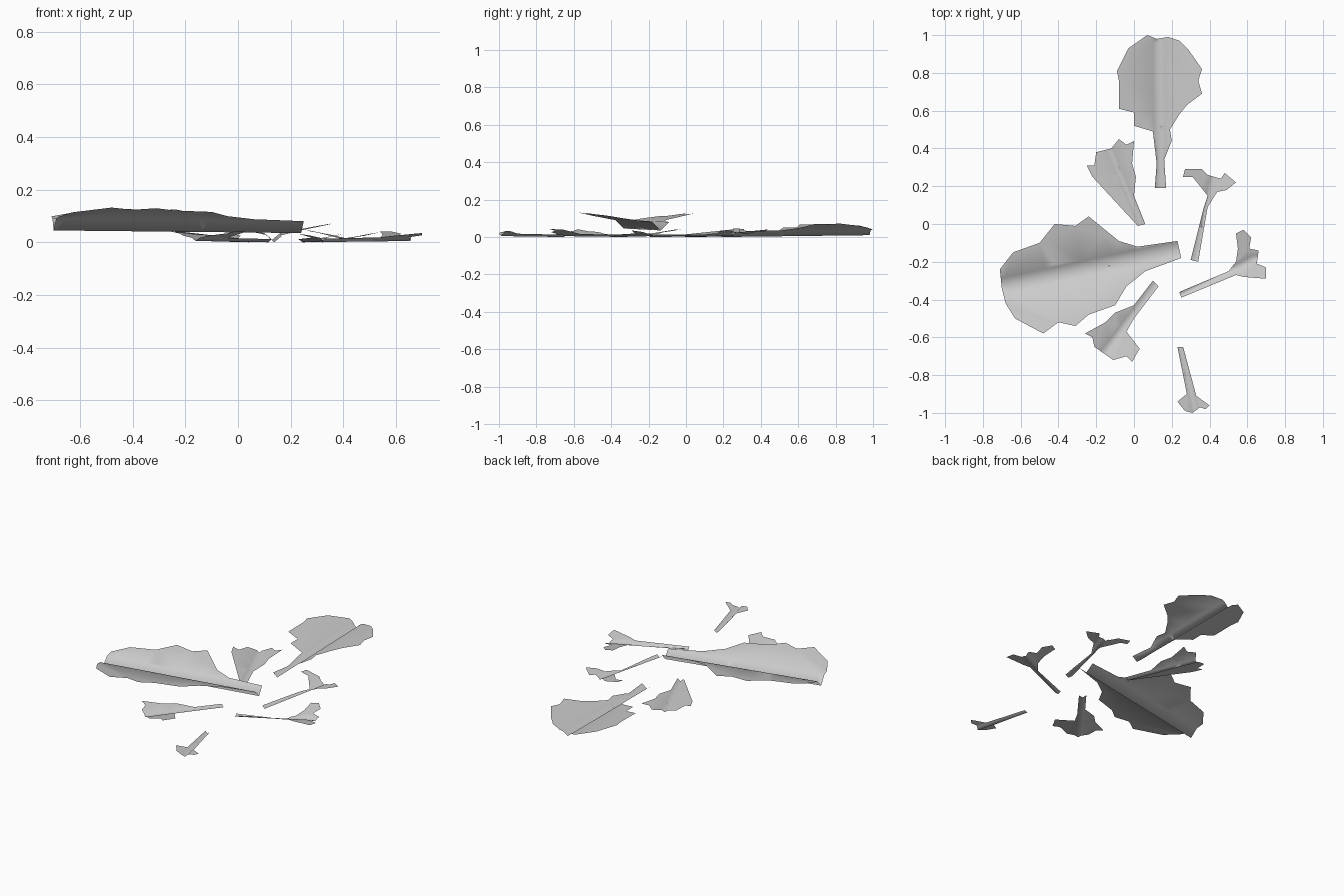
import bpy, bmesh
from mathutils import Vector

if "Cube" in bpy.data.objects:
    bpy.data.objects.remove(bpy.data.objects["Cube"])


def leaf(name, outline, base, tip, z0, z1, depth, wall, slope):
    """Fallen leaf: outline (hundredths) cut by fold lines, bent into a channel."""
    bm = bmesh.new()
    pts = [Vector((x / 100, y / 100, 0)) for x, y in zip(outline[::2], outline[1::2])]
    bm.faces.new([bm.verts.new(p) for p in pts])
    a, b = (Vector((p[0], p[1], 0)) for p in (base, tip))
    length = (b - a).length
    along = (b - a).normalized()
    side = Vector((-along.y, along.x, 0))

    bmesh.ops.triangulate(bm, faces=bm.faces[:])

    def cut(co, no):
        bmesh.ops.bisect_plane(bm, geom=bm.verts[:] + bm.edges[:] + bm.faces[:],
                               plane_co=co, plane_no=no, dist=1e-5)

    # fold lines along the midrib, then a few across it
    for d in (0, wall, -wall):
        cut(a + side * d, side)
    for t in (0.4, 0.7):
        cut(a + along * length * t, along)

    # steep walls beside the midrib, gently rising blade outside
    for v in bm.verts:
        r = v.co - a
        t = max(0, min(1, r.dot(along) / length))
        d = abs(r.dot(side))
        v.co.z = z0 + (z1 - z0) * t + depth * min(d / wall, 1) + slope * max(d - wall, 0)

    bmesh.ops.triangulate(bm, faces=bm.faces[:])
    for f in bm.faces:
        if f.normal.z < 0:
            f.normal_flip()
        f.smooth = True
    me = bpy.data.meshes.new(name)
    bm.to_mesh(me)
    bm.free()
    bpy.context.collection.objects.link(bpy.data.objects.new(name, me))


# two large leaves
leaf("large_leaf_back",
     [11, 19, 12, 32, 10, 49, 0, 52, 0, 59, -8, 61, -8, 76, -9, 81, -3, 93, 7, 100, 12, 98,
      18, 99, 24, 97, 29, 92, 36, 82, 34, 76, 36, 69, 28, 63, 24, 58, 19, 50, 20, 44, 16, 34, 17, 19],
     (.138, .19), (.13, 1), 0, .01, .025, .03, .2)
leaf("large_leaf_left",
     [25, -18, 23, -9, 2, -12, -8, -9, -24, 4, -31, -1, -42, 0, -50, -10, -64, -15, -71, -24,
      -70, -34, -68, -42, -63, -50, -48, -58, -40, -52, -31, -54, -24, -48, -10, -43, -4, -33, 6, -25],
     (.24, -.135), (-.69, -.33), .035, .045, .045, .045, .18)

# five small lobed leaves
leaf("small_leaf_back_left",
     [2, -1, 6, 0, 0, 15, 1, 25, -1, 32, 0, 44, -4, 42, -8, 45, -12, 40, -20, 38, -21, 31,
      -25, 31, -22, 25, -9, 26, -7, 20],
     (.04, 0), (-.14, .42), 0, .005, .012, .016, .2)
leaf("small_leaf_back_right",
     [30, -19, 34, -20, 39, 9, 44, 17, 49, 18, 54, 22, 48, 27, 46, 24, 39, 26, 36, 29, 27, 29,
      26, 25, 31, 25, 35, 20, 39, 15, 37, 9],
     (.32, -.195), (.42, .25), 0, .005, .012, .016, .2)
leaf("small_leaf_right",
     [24, -36, 25, -39, 54, -27, 58, -28, 70, -29, 70, -23, 65, -21, 66, -14, 61, -13, 62, -7,
      58, -3, 54, -5, 55, -13, 54, -20, 50, -25],
     (.245, -.375), (.66, -.17), 0, .005, .012, .016, .17)
leaf("small_leaf_front_left",
     [10, -30, 13, -33, 0, -50, -4, -57, 3, -66, -1, -73, -4, -70, -11, -72, -21, -65, -22, -60,
      -26, -58, -15, -52, -10, -47, 0, -43],
     (.115, -.315), (-.15, -.67), 0, .005, .012, .018, .2)
leaf("small_leaf_front",
     [23, -65, 26, -65, 33, -91, 40, -96, 38, -98, 35, -97, 31, -100, 27, -99, 23, -94, 28, -90],
     (.245, -.65), (.325, -.99), 0, .005, .012, .015, .25)
